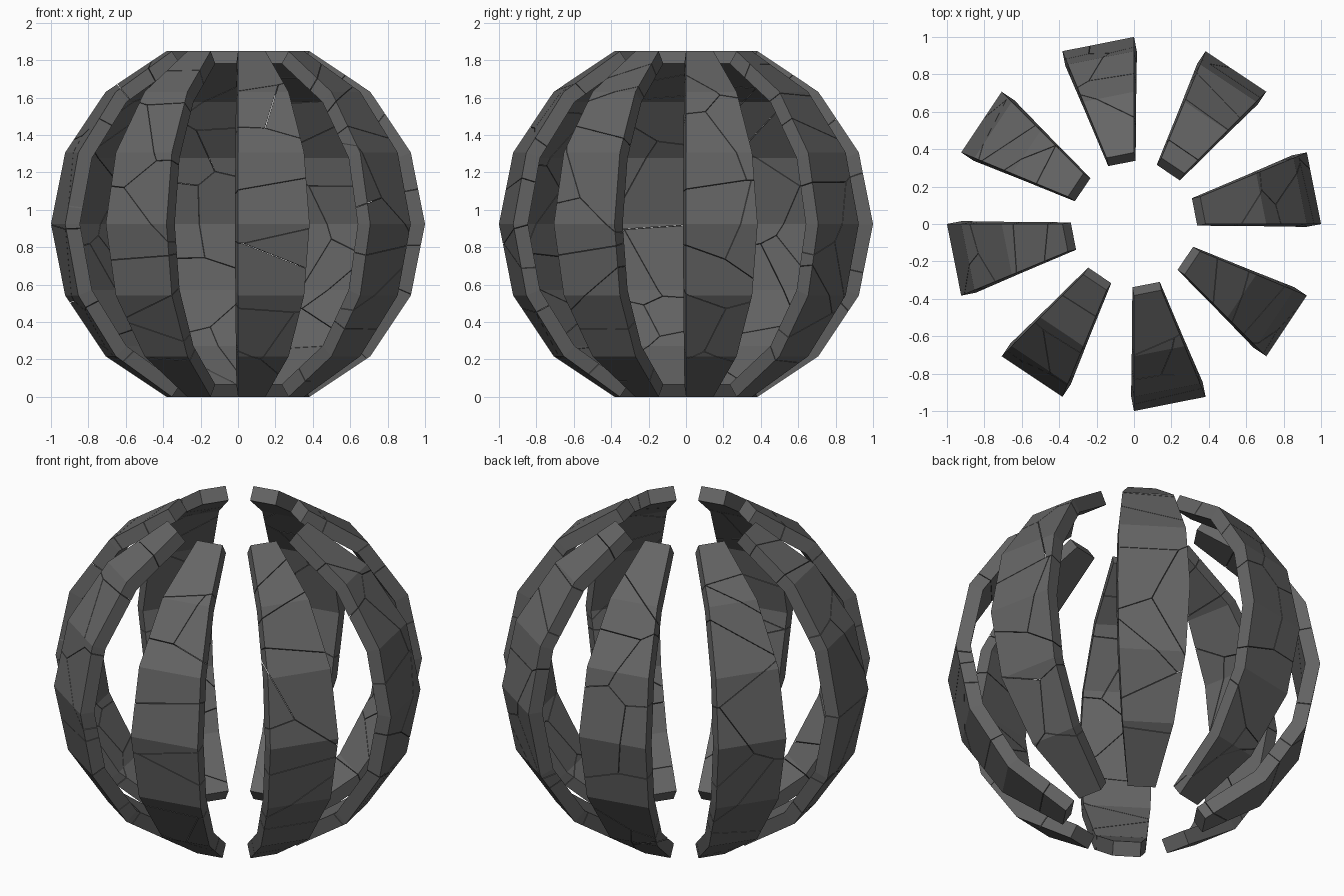
import bpy, bmesh, random
from math import pi, sin, cos
from mathutils import Vector, Matrix

cube = bpy.data.objects.get("Cube")
if cube:
    bpy.data.objects.remove(cube, do_unlink=True)

RIBS, CELLS = 8, 10
THICKNESS, GAP = 0.08, 0.003
STEP = pi / 8                      # one sphere segment and one sphere ring
BASE = sin(3 * STEP)               # lifts the cut-off sphere onto the floor
GREY = (0.13, 0.13, 0.13, 1)
rng = random.Random(5)

stone = bpy.data.materials.new("dark_grey_stone")
stone.use_nodes = True
stone.diffuse_color = GREY
stone.node_tree.nodes["Principled BSDF"].inputs["Base Color"].default_value = GREY


def on_sphere(angle, lat, radius=1):
    return Vector((cos(lat) * cos(angle), cos(lat) * sin(angle), sin(lat))) * radius


def solid_rib():
    """One strip of the sphere, thickened inwards."""
    bm = bmesh.new()
    rows = [[bm.verts.new(on_sphere(a, i * STEP)) for a in (0, STEP)]
            for i in range(-3, 4)]
    for low, high in zip(rows, rows[1:]):
        bm.faces.new((low[0], low[1], high[1], high[0]))
    bm.normal_update()
    normals = [(v.co.copy(), v.normal.copy()) for v in bm.verts]
    out = bmesh.ops.extrude_face_region(bm, geom=bm.faces[:], use_keep_orig=True)
    for v in out["geom"]:
        if isinstance(v, bmesh.types.BMVert):
            n = min(normals, key=lambda p: (p[0] - v.co).length)[1]
            v.co -= n * THICKNESS
    bmesh.ops.recalc_face_normals(bm, faces=bm.faces[:])
    return bm


def cut(bm, point, normal):
    """Drop everything past the plane and cap the break."""
    res = bmesh.ops.bisect_plane(bm, geom=bm.verts[:] + bm.edges[:] + bm.faces[:],
                                 plane_co=point, plane_no=normal, clear_outer=True)
    edges = [e for e in res["geom_cut"]
             if isinstance(e, bmesh.types.BMEdge) and e.is_boundary]
    if edges:
        bmesh.ops.edgenet_fill(bm, edges=edges)


rib_source = solid_rib()

for r in range(RIBS):
    # Scattered shard centres, loosely spread along the rib
    seeds = [on_sphere(rng.uniform(0, STEP),
                       STEP * (-3 + 6 * (i + rng.uniform(-0.6, 1.6)) / CELLS),
                       rng.uniform(0.93, 0.99)) for i in range(CELLS)]
    rib = bmesh.new()
    for seed in seeds:
        shard = rib_source.copy()
        for other in seeds:
            if other is not seed:
                n = (other - seed).normalized()
                cut(shard, (seed + other) / 2 - n * GAP / 2, n)
        bmesh.ops.recalc_face_normals(shard, faces=shard.faces[:])
        piece = bpy.data.meshes.new("shard")
        shard.to_mesh(piece)
        shard.free()
        rib.from_mesh(piece)
        bpy.data.meshes.remove(piece)
    turn = Matrix.Rotation(2 * STEP * r, 4, 'Z')
    rib.transform(Matrix.Translation((0, 0, BASE)) @ turn)
    mesh = bpy.data.meshes.new(f"cracked_rib_{r + 1}")
    rib.to_mesh(mesh)
    rib.free()
    mesh.materials.append(stone)
    bpy.context.collection.objects.link(bpy.data.objects.new(mesh.name, mesh))

rib_source.free()
